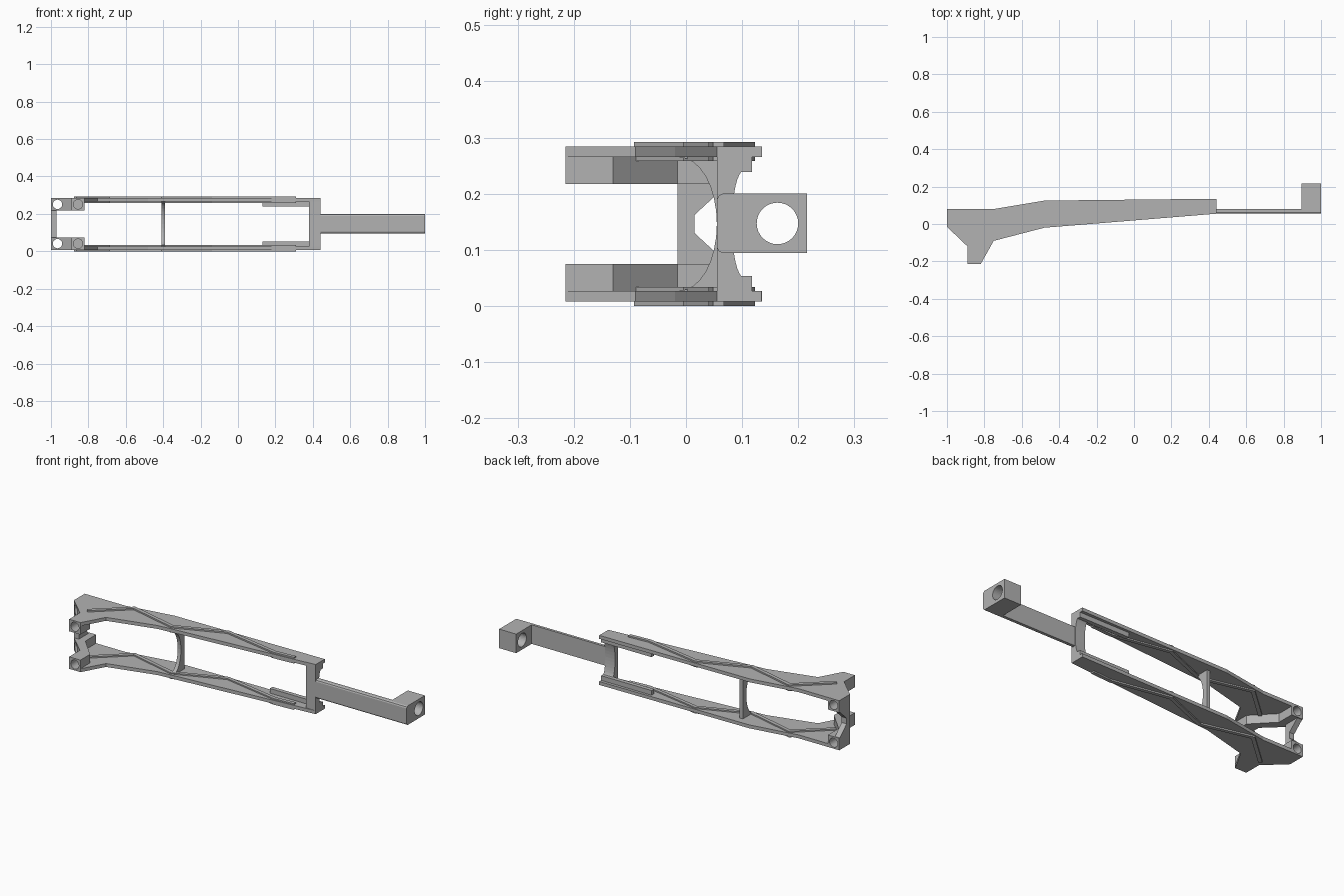
import bpy, bmesh, math
from mathutils import Vector, Matrix

old = bpy.data.objects.get("Cube")
if old:
    bpy.data.objects.remove(old, do_unlink=True)

grey = bpy.data.materials.new("mid_grey")
grey.use_nodes = True
COLOR = (0.45, 0.45, 0.45, 1)
grey.diffuse_color = COLOR
grey.node_tree.nodes["Principled BSDF"].inputs["Base Color"].default_value = COLOR

HEIGHT = 0.292
MID = HEIGHT / 2


def finish(name, bm):
    bmesh.ops.recalc_face_normals(bm, faces=bm.faces)
    mesh = bpy.data.meshes.new(name)
    bm.to_mesh(mesh)
    bm.free()
    mesh.materials.append(grey)
    obj = bpy.data.objects.new(name, mesh)
    bpy.context.collection.objects.link(obj)
    return obj


def prism(name, pts, lo, hi, axis="z"):
    """Extrude an outline: (x, y) along z, or (y, z) along x."""
    place = (lambda a, b, h: (a, b, h)) if axis == "z" else (lambda a, b, h: (h, a, b))
    bm = bmesh.new()
    face = bm.faces.new([bm.verts.new(place(a, b, lo)) for a, b in pts])
    new = bmesh.ops.extrude_face_region(bm, geom=[face])["geom"]
    shift = Vector(place(0, 0, hi - lo))
    bmesh.ops.translate(bm, verts=[g for g in new if isinstance(g, bmesh.types.BMVert)], vec=shift)
    return finish(name, bm)


def box(name, x, y, z):
    return prism(name, [(x[0], y[0]), (x[1], y[0]), (x[1], y[1]), (x[0], y[1])], *z)


def drill(obj, center, radius, depth, axis):
    """Cut a round hole and bake the result."""
    bm = bmesh.new()
    turn = Matrix.Rotation(math.pi / 2, 4, "X" if axis == "y" else "Y")
    bmesh.ops.create_cone(bm, cap_ends=True, segments=32, radius1=radius, radius2=radius,
                          depth=depth, matrix=Matrix.Translation(center) @ turn)
    cutter = finish("hole_cutter", bm)
    cutter.hide_render = True
    mod = obj.modifiers.new("hole", "BOOLEAN")
    mod.operation = "DIFFERENCE"
    mod.solver = "EXACT"
    mod.object = cutter
    bpy.context.view_layer.update()
    baked = bpy.data.meshes.new_from_object(obj.evaluated_get(bpy.context.evaluated_depsgraph_get()))
    obj.modifiers.clear()
    obj.data = baked
    bpy.data.objects.remove(cutter, do_unlink=True)


def strip(path, width):
    """Outline of a band of constant width around a zigzag path."""
    pts = [Vector(p) for p in path]
    left, right = [], []
    for i, p in enumerate(pts):
        d0 = (p - pts[i - 1]).normalized() if i else (pts[1] - p).normalized()
        d1 = (pts[i + 1] - p).normalized() if i < len(pts) - 1 else d0
        d = (d0 + d1).normalized()
        n = Vector((-d.y, d.x)) * width / 2 / d.dot(d0)
        left.append(p + n)
        right.append(p - n)
    return [tuple(p) for p in left + right[::-1]]


plate_outline = [(-1, 0.08), (-0.75, 0.08), (-0.48, 0.125), (0.44, 0.135), (0.44, 0.055),
                 (-0.48, -0.02), (-0.75, -0.09), (-0.82, -0.215), (-0.89, -0.215),
                 (-0.89, -0.12), (-1, -0.015)]
bracket_outline = [(-1, 0.08), (-0.93, 0.08), (-0.93, -0.015), (-0.82, -0.13),
                   (-0.82, -0.215), (-0.89, -0.215), (-0.89, -0.12), (-1, -0.015)]
rib_path = [(-0.87, -0.085), (-0.69, 0.075), (-0.41, 0.005), (-0.14, 0.113),
            (0.19, 0.05), (0.31, 0.058)]

# Matching lower and upper sides
for side in ("lower", "upper"):
    def z(lo, hi):
        return (lo, hi) if side == "lower" else (HEIGHT - hi, HEIGHT - lo)

    plate = prism(side + "_side_plate", plate_outline, *z(0.008, 0.027))
    bracket = prism(side + "_end_bracket", bracket_outline, *z(0.026, 0.075))
    hole_z = sum(z(0.041, 0.041)) / 2
    for part in (plate, bracket):
        drill(part, (-0.965, 0, hole_z), 0.025, 0.5, "y")
        drill(part, (-0.855, -0.2, hole_z), 0.025, 0.14, "y")
    # Zigzag stiffening ribs on both faces of the plate
    rib = strip(rib_path, 0.02)
    prism(side + "_outer_rib", rib, *z(0, 0.009))
    prism(side + "_inner_rib", rib, *z(0.026, 0.034))
    # Guide rail inside the wide end
    box(side + "_guide_rail", (0.13, 0.44), (0.095, 0.118), z(0.026, 0.053))


def arc(y_end, y_mid, half, steps=16):
    """Curved edge in y across the height, deepest at mid height."""
    rise = y_mid - y_end
    return [(y_end + rise * math.sqrt(max(0, 1 - t * t)), MID + half * t)
            for t in (math.sin(math.pi * (i / steps - 0.5)) for i in range(steps + 1))]


# Cross rib with a concave front edge
prism("cross_rib", arc(-0.012, 0.055, 0.119) + [(0.085, 0.265), (0.085, 0.027)],
      -0.41, -0.39, "x")

# End frame with a hollowed back
prism("end_frame", [(0.055, 0.265), (0.055, 0.027), (0.103, 0.027)]
      + arc(0.103, 0.082, 0.095) + [(0.103, 0.265)], 0.38, 0.44, "x")

# Notched bar joining the brackets at the narrow end
prism("notched_bar", [(-0.015, 0.07), (0.08, 0.07), (0.015, 0.13), (0.015, 0.162),
                      (0.08, 0.222), (-0.015, 0.222)], -1, -0.97, "x")

# Arm with softened front corners
prism("arm", [(0.055, 0.105), (0.058, 0.098), (0.065, 0.094), (0.08, 0.094),
              (0.08, 0.2), (0.065, 0.2), (0.058, 0.196), (0.055, 0.189)], 0.43, 0.91, "x")

# Drilled block at the arm tip
tip = prism("tip_block", [(0.055, 0.105), (0.058, 0.098), (0.065, 0.094), (0.216, 0.094),
                          (0.216, 0.2), (0.065, 0.2), (0.058, 0.196), (0.055, 0.189)],
            0.895, 1, "x")
drill(tip, (0.95, 0.163, 0.147), 0.037, 0.3, "x")
